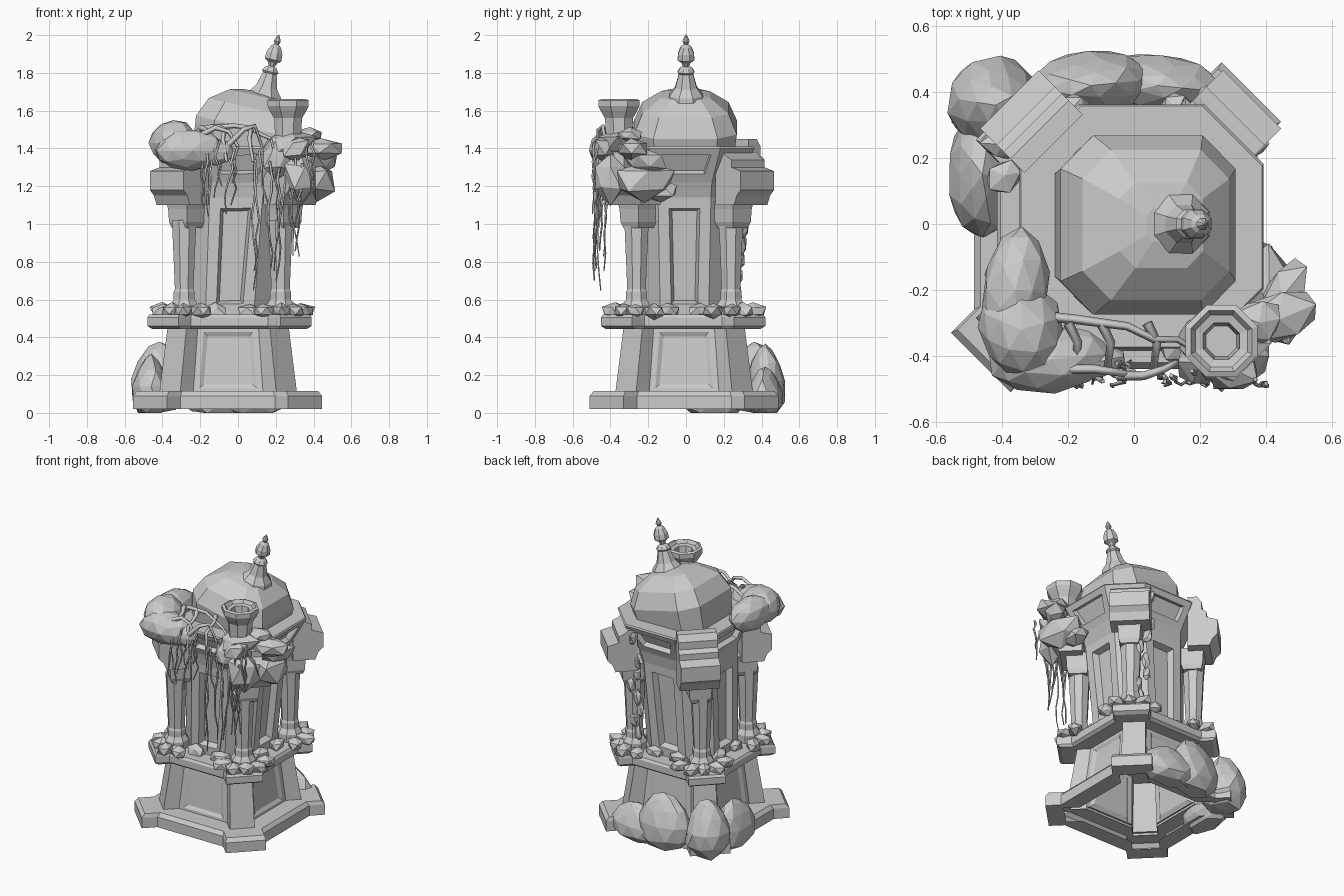
import bpy, bmesh, math, random
from mathutils import Vector, Matrix

random.seed(7)
if "Cube" in bpy.data.objects:
    bpy.data.objects.remove(bpy.data.objects["Cube"], do_unlink=True)

stone = bpy.data.materials.new("stone_grey")
stone.use_nodes = True
GREY = (0.6, 0.6, 0.6, 1)
stone.diffuse_color = GREY
stone.node_tree.nodes["Principled BSDF"].inputs["Base Color"].default_value = GREY


def finish(name, bm, loc=(0, 0, 0), rot=(0, 0, 0)):
    bmesh.ops.recalc_face_normals(bm, faces=bm.faces)
    mesh = bpy.data.meshes.new(name)
    bm.to_mesh(mesh)
    bm.free()
    mesh.materials.append(stone)
    ob = bpy.data.objects.new(name, mesh)
    ob.location, ob.rotation_euler = loc, rot
    bpy.context.collection.objects.link(ob)
    return ob


def quarter_turns(corner, z, ox=0):
    """Repeat one corner's outline points around four quadrants."""
    ring = []
    for q in range(4):
        for x, y in corner:
            for _ in range(q):
                x, y = -y, x
            ring.append(Vector((x + ox, y, z)))
    return ring


def buttressed(wall, half, w, z):
    return quarter_turns([(wall, wall - w), (half, half - w),
                          (half - w, half), (wall - w, wall)], z)


def octagon(a, s, z, ox=0):
    return quarter_turns([(a, s), (s, a)], z, ox)


def circle(r, z, n=8, phase=0.0):
    turn = 2 * math.pi / n
    return [Vector((r * math.cos(i * turn + phase), r * math.sin(i * turn + phase), z))
            for i in range(n)]


def loft(name, rings, loc=(0, 0, 0), rot=(0, 0, 0), bottom=True, top=True, panels=()):
    """Skin rings; panels = (segment, sides per panel, border, bevel, depth) recesses."""
    bm = bmesh.new()
    rows = [[bm.verts.new(p) for p in ring] for ring in rings]
    n = len(rows[0])
    faces = {}
    for k in range(len(rows) - 1):
        for i in range(n):
            j = (i + 1) % n
            faces[k, i] = bm.faces.new((rows[k][i], rows[k][j], rows[k + 1][j], rows[k + 1][i]))
    if bottom:
        bm.faces.new(rows[0][::-1])
    if top:
        bm.faces.new(rows[-1])
    bmesh.ops.recalc_face_normals(bm, faces=bm.faces)
    for seg, step, border, bevel, depth in panels:
        chosen = [faces[seg, i] for i in range(step - 1, n, step)]
        bmesh.ops.inset_individual(bm, faces=chosen, thickness=border)
        bmesh.ops.inset_individual(bm, faces=chosen, thickness=bevel, depth=-depth)
    return finish(name, bm, loc, rot)


def lathe(name, profile, loc, rot=(0, 0, 0), n=8, phase=math.pi / 8):
    return loft(name, [circle(r, z, n, phase) for r, z in profile], loc, rot)


def lump(name, loc, size, detail=1, rough=0.15, turn=0.0, taper=0.0):
    """Faceted, irregular boulder or leaf mass, kept above the ground."""
    bm = bmesh.new()
    bmesh.ops.create_icosphere(bm, subdivisions=detail, radius=1)
    spin = Matrix.Rotation(turn, 3, "Z")
    for v in bm.verts:
        p = v.co * random.uniform(1 - rough, 1 + rough)
        slim = 1 - taper * p.z
        p = spin @ Vector((p.x * size[0] * slim, p.y * size[1] * slim, p.z * size[2]))
        p += Vector(loc)
        p.z = max(p.z, 0)
        v.co = p
    return finish(name, bm)


def vines(name, paths, thick):
    curve = bpy.data.curves.new(name, "CURVE")
    curve.dimensions = "3D"
    curve.bevel_depth, curve.bevel_resolution = thick, 0
    curve.use_fill_caps = True
    for path in paths:
        spline = curve.splines.new("POLY")
        spline.points.add(len(path) - 1)
        for i, (point, co) in enumerate(zip(spline.points, path)):
            point.co = (*co, 1)
            point.radius = 1 - 0.6 * i / len(path)
    curve.materials.append(stone)
    bpy.context.collection.objects.link(bpy.data.objects.new(name, curve))


# Stepped base, open underneath
loft("base_step", [buttressed(.32, .39, .12, .02), buttressed(.43, .5, .18, .02),
                   buttressed(.43, .5, .18, .09), buttressed(.41, .48, .17, .115),
                   buttressed(.28, .35, .11, .115)],
     (-.055, -.01, 0), bottom=False, top=False)
loft("pedestal", [buttressed(.295, .365, .11, .1), buttressed(.26, .32, .1, .46)],
     (-.052, -.01, 0), bottom=False, top=False, panels=[(0, 4, .045, .03, .012)])
loft("ledge", [buttressed(.35, .41, .15, .445), buttressed(.37, .435, .165, .46),
               buttressed(.37, .435, .165, .505), buttressed(.36, .425, .16, .52)],
     (-.045, -.015, 0))

# Eight-sided body leaning sideways, flaring into a frieze
loft("body", [octagon(.25, .125, .5), octagon(.255, .128, .518),
              octagon(.28, .14, 1.14, .035), octagon(.295, .145, 1.22, .05),
              octagon(.37, .19, 1.4, .068), octagon(.365, .185, 1.41, .068)],
     (-.045, -.008, 0), panels=[(1, 2, .082, .022, .04), (3, 2, .063, .005, .035)])

# Tilted dome and its finial
TILT = math.radians(13)
loft("dome", [octagon(.25, .155, -.07), octagon(.272, .17, .11), octagon(.228, .14, .215),
              octagon(.13, .08, .287), octagon(.05, .03, .305)],
     (.018, -.003, 1.405), (0, TILT, 0))
lathe("finial", [(.1, 0), (.095, .025), (.062, .065), (.04, .14), (.048, .15), (.034, .17),
                 (.018, .18), (.026, .2), (.048, .215), (.046, .25), (.03, .285), (.012, .3),
                 (.02, .315), (.014, .33), (.002, .352)],
      (.137, 0, 1.66), (0, TILT, 0))

# Diagonal corners: column, capital, stepped entablature and leafy feet
block = [(.33, 1.1), (.47, 1.1), (.49, 1.15), (.52, 1.18), (.52, 1.28), (.45, 1.3), (.45, 1.34)]
low_roof = [(.41, 1.36), (.39, 1.38), (.33, 1.38)]
high_roof = [(.42, 1.36), (.42, 1.41), (.39, 1.45), (.33, 1.45)]
for sx in (-1, 1):
    for sy in (-1, 1):
        angle = math.atan2(sy, sx)
        x, y = -.03 + .255 * sx, -.012 + .25 * sy
        lathe("column", [(.08, .51), (.08, .57), (.06, .6), (.06, .64), (.053, .655),
                         (.07, 1.02)], (x, y, 0))
        lathe("capital", [(.08, .98), (.095, 1.01), (.1, 1.08), (.11, 1.12)],
              (x + .015, y + .01, 0), n=4, phase=0)
        eave = block + (high_roof if sx < 0 < sy else low_roof)
        loft("entablature", [[Vector((d, t, z)) for d, z in eave] for t in (-.125, .125)],
             (-.01, .01, 0), (0, 0, angle))
        for k in range(-3, 4):
            a = angle + k * .75
            reach = .09 + .025 * abs(k)
            lump("foot_leaf", (x + reach * math.cos(a), y + reach * math.sin(a), .54),
                 (.07, .05, .042), 1, .15, a)

# Chimney urn over one front corner
lathe("chimney_urn", [(.07, 1.3), (.075, 1.48), (.08, 1.56), (.105, 1.6), (.118, 1.625),
                      (.118, 1.655), (.1, 1.662), (.085, 1.64), (.06, 1.635), (.05, 1.57)],
      (.265, -.355, 0))

# Heavy cloud-like mass over the other front corner
for loc, size, turn in [((-.36, -.2, 1.43), (.1, .2, .11), -.1),
                        ((-.34, -.32, 1.43), (.13, .15, .12), .3),
                        ((-.25, -.41, 1.39), (.19, .1, .11), .1),
                        ((-.12, -.42, 1.38), (.1, .05, .07), .2)]:
    lump("corner_mass", loc, size, 2, .05, turn)

# Large boulders against the base, along the back and round one corner
for loc, size, turn in [((.07, .42, .11), (.2, .09, .14), -.1),
                        ((-.13, .42, .17), (.19, .1, .2), .1),
                        ((-.42, .36, .18), (.14, .15, .2), .5),
                        ((-.46, .15, .14), (.1, .19, .17), 0)]:
    lump("boulder", loc, size, 2, .06, turn, .3)

# Spiky foliage around the urn
for loc, size, turn in [((.26, -.36, 1.42), (.15, .13, .08), 0),
                        ((.44, -.29, 1.4), (.14, .08, .06), .4),
                        ((.41, -.22, 1.23), (.1, .17, .11), .2),
                        ((.33, -.4, 1.25), (.1, .1, .13), 0),
                        ((.2, -.42, 1.34), (.09, .09, .1), .6),
                        ((.36, -.13, 1.18), (.07, .1, .06), 0),
                        ((.45, -.22, 1.33), (.07, .12, .07), -.5),
                        ((.3, -.44, 1.4), (.08, .08, .08), .8),
                        ((.38, -.3, 1.47), (.08, .07, .04), .2)]:
    lump("foliage", loc, size, 1, .2, turn)

# Leafy creeper climbing the back
for k in range(9):
    lump("creeper_leaf", (.17 + .035 * math.sin(k * 2), .27 + .009 * k, .64 + .085 * k),
         (.025 + .002 * k, .025, .055), 1, .25, k)

# Arching roots from the mass to the urn, and hanging tendrils
roots = [[(-.27, -.28, 1.46), (-.17, -.29, 1.51), (-.02, -.31, 1.52), (.06, -.35, 1.51),
          (.13, -.35, 1.47), (.2, -.39, 1.44)],
         [(-.22, -.44, 1.46), (-.12, -.44, 1.51), (-.05, -.45, 1.49), (.0, -.46, 1.41)],
         [(-.05, -.46, 1.42), (.03, -.46, 1.5), (.09, -.44, 1.52), (.13, -.42, 1.4)]]
for x in (-.2, -.1, .04):
    roots.append([(x, -.3, 1.51), (x + .03, -.36, 1.5), (x + .02, -.43, 1.45),
                  (x + .04, -.46, 1.33)])
vines("arching_roots", roots, .016)

tendrils = []
for k in range(22):
    x = random.uniform(-.18, .08) if k % 3 == 0 else random.uniform(.08, .44)
    y, z = random.uniform(-.49, -.42), random.uniform(1.32, 1.45)
    drop = random.uniform(.2, .35) if x < .08 or x > .32 else random.uniform(.3, .72)
    path = []
    for i in range(8):
        path.append((x, y, z - drop * i / 7))
        x += random.uniform(-.018, .018)
        y += random.uniform(-.012, .01)
    tendrils.append(path)
vines("hanging_tendrils", tendrils, .008)
